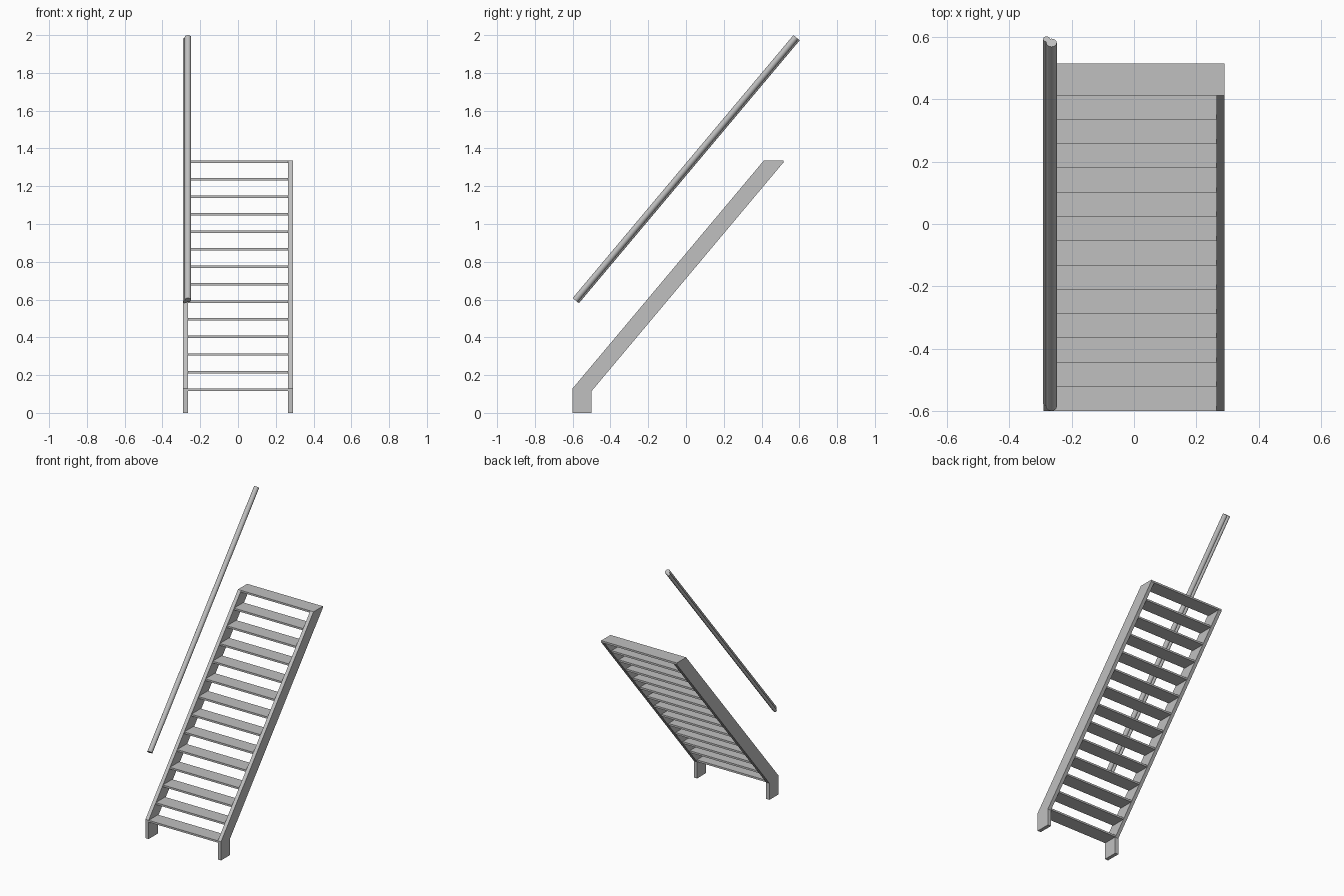
import bpy, bmesh, math
from mathutils import Vector

cube = bpy.data.objects.get("Cube")
if cube:
    bpy.data.objects.remove(cube, do_unlink=True)

grey = bpy.data.materials.new("light grey")
grey.use_nodes = True
color = (0.53, 0.53, 0.53, 1)
grey.diffuse_color = color
grey.node_tree.nodes["Principled BSDF"].inputs["Base Color"].default_value = color


def extrude_profile(name, profile, x0, x1):
    """Extrude a (y, z) outline along x."""
    bm = bmesh.new()
    face = bm.faces.new([bm.verts.new((x0, y, z)) for y, z in profile])
    moved = bmesh.ops.extrude_face_region(bm, geom=[face])["geom"]
    bmesh.ops.translate(bm, vec=(x1 - x0, 0, 0),
                        verts=[v for v in moved if isinstance(v, bmesh.types.BMVert)])
    bmesh.ops.recalc_face_normals(bm, faces=bm.faces)
    mesh = bpy.data.meshes.new(name)
    bm.to_mesh(mesh)
    bm.free()
    mesh.materials.append(grey)
    obj = bpy.data.objects.new(name, mesh)
    bpy.context.collection.objects.link(obj)
    return obj


def rod(name, start, end, radius, sides):
    """Round bar between two points."""
    start, end = Vector(start), Vector(end)
    axis = end - start
    bpy.ops.mesh.primitive_cylinder_add(
        vertices=sides, radius=radius, depth=axis.length, location=(start + end) / 2,
        rotation=axis.to_track_quat('Z', 'Y').to_euler())
    obj = bpy.context.object
    obj.name = name
    obj.data.materials.append(grey)
    bpy.ops.object.shade_smooth_by_angle(angle=math.radians(40))
    return obj


# Side stringers with vertical feet
outline = [(-0.6, 0), (-0.5, 0), (-0.5, 0.115), (0.515, 1.325),
           (0.515, 1.337), (0.413, 1.337), (-0.6, 0.13)]
inner, outer = 0.265, 0.29
extrude_profile("left_stringer", outline, inner, outer)
extrude_profile("right_stringer", outline, -outer, -inner)

# Open treads
count, depth, thickness = 14, 0.102, 0.013
for i in range(count):
    t = i / (count - 1)
    y = -0.6 + 1.013 * t
    z = 0.13 + 1.207 * t
    extrude_profile(f"tread_{i + 1}",
                    [(y, z - thickness), (y + depth, z - thickness), (y + depth, z), (y, z)],
                    -inner, inner)

# Handrail with a thinner bar tucked under its outer side
low, high = Vector((-0.265, -0.587, 0.597)), Vector((-0.265, 0.582, 1.989))
axis = (high - low).normalized()
under = Vector((0, axis.z, -axis.y)) * 0.015 + Vector((-0.016, 0, 0))
rod("handrail", low, high, 0.017, 24)
rod("handrail_support_bar", low + under, high + under, 0.011, 16)
